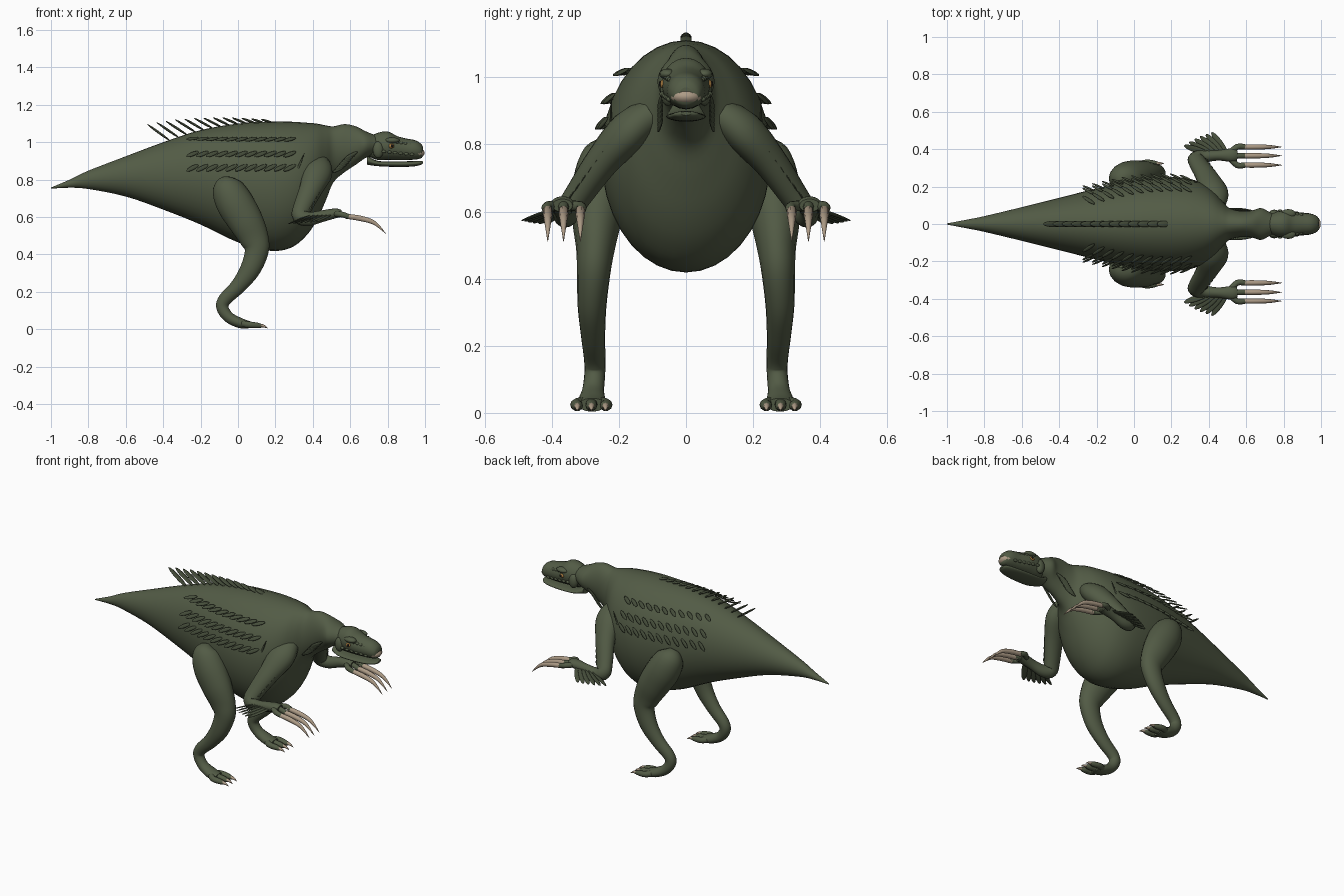
import bpy, bmesh
from math import sin, cos, pi, sqrt
from mathutils import Vector, Matrix

if "Cube" in bpy.data.objects:
    bpy.data.objects.remove(bpy.data.objects["Cube"])


def material(name, rgb):
    m = bpy.data.materials.new(name)
    m.use_nodes = True
    m.diffuse_color = (*rgb, 1)
    bsdf = m.node_tree.nodes["Principled BSDF"]
    bsdf.inputs["Base Color"].default_value = (*rgb, 1)
    bsdf.inputs["Roughness"].default_value = 0.8
    return m


SKIN = material("moss green skin", (0.085, 0.105, 0.06))
PLUME = material("dark green plume", (0.06, 0.075, 0.043))
CLAW = material("tan claw", (0.42, 0.33, 0.24))
EYE = material("amber eye", (0.4, 0.2, 0.05))
PUPIL = material("black pupil", (0.01, 0.01, 0.01))


def finish(name, bm, mat, mirror=False):
    bmesh.ops.recalc_face_normals(bm, faces=bm.faces)
    for f in bm.faces:
        f.smooth = len(f.verts) < 5
    mesh = bpy.data.meshes.new(name)
    bm.to_mesh(mesh)
    bm.free()
    mesh.materials.append(mat)
    ob = bpy.data.objects.new(name, mesh)
    bpy.context.collection.objects.link(ob)
    if mirror:
        mod = ob.modifiers.new("Mirror", "MIRROR")
        mod.use_axis = (False, True, False)
        mod.use_mirror_merge = False
    return ob


def spline(points, steps):
    """Smooth curve through stations of any dimension."""
    out = []
    for i in range(len(points) - 1):
        a, b, c, d = (points[min(max(i + k, 0), len(points) - 1)] for k in (-1, 0, 1, 2))
        for s in range(steps):
            t = s / steps
            out.append([q + t / 2 * (r - p + t * (2*p - 5*q + 4*r - u + t * (3*q - p - 3*r + u)))
                        for p, q, r, u in zip(a, b, c, d)])
    return out + [list(points[-1])]


def tube(bm, points, steps=4, sides=16, upright=False):
    """Skin elliptical rings (x, y, z, side radius, up radius) along a path."""
    st = spline(points, steps)
    rings = []
    for i, (x, y, z, rs, ru) in enumerate(st):
        t = Vector(st[min(i + 1, len(st) - 1)][:3]) - Vector(st[max(i - 1, 0)][:3])
        t = Vector((1, 0, 0)) if upright else t.normalized()
        side = Vector((0, 1, 0))
        side = (side - t * side.dot(t)).normalized()
        up = t.cross(side)
        rs, ru = max(rs, 0.001), max(ru, 0.001)
        rings.append([bm.verts.new(Vector((x, y, z)) + side * rs * cos(2*pi*k/sides)
                                   + up * ru * sin(2*pi*k/sides)) for k in range(sides)])
    for a, b in zip(rings, rings[1:]):
        for k in range(sides):
            bm.faces.new((a[k], a[k-1], b[k-1], b[k]))
    bm.faces.new(rings[0])
    bm.faces.new(rings[-1])


def profile(rows):
    """Rows of x, top, bottom, half width become tube stations."""
    return [(x, 0, (t + b) / 2, w, (t - b) / 2) for x, t, b, w in rows]


def blob(bm, centre, size):
    bmesh.ops.create_uvsphere(bm, u_segments=14, v_segments=9, radius=1,
                              matrix=Matrix.Translation(centre) @ Matrix.Diagonal((*size, 1)))


def leaf(bm, root, direction, normal, length, width, thick=0.008):
    """Flat pointed plume growing from its root."""
    d = Vector(direction).normalized()
    n = Vector(normal)
    n = (n - d * n.dot(d)).normalized()
    w = d.cross(n)
    rot = Matrix((w * width / 2, n * thick / 2, d * length / 2)).transposed().to_4x4()
    centre = Vector(root) + d * length / 2
    bmesh.ops.create_uvsphere(bm, u_segments=10, v_segments=8, radius=1,
                              matrix=Matrix.Translation(centre) @ rot)


# Torso, tail and neck in one skin
BODY = profile([
    (-1, .758, .752, .003), (-.9, .8, .757, .022), (-.8, .848, .75, .042),
    (-.6, .925, .71, .09), (-.4, 1.0, .64, .14), (-.2, 1.065, .56, .19),
    (0, 1.1, .465, .235), (.17, 1.11, .42, .252), (.28, 1.11, .435, .245),
    (.36, 1.105, .495, .22), (.42, 1.1, .58, .18), (.47, 1.09, .69, .125),
    (.51, 1.085, .785, .085), (.57, 1.097, .84, .07), (.63, 1.085, .88, .072),
    (.68, 1.06, .915, .085), (.73, 1.04, .935, .06), (.77, 1.03, .94, .04)])
bm = bmesh.new()
tube(bm, BODY, 4, 36, upright=True)
finish("body", bm, SKIN)


def body_at(x):
    return min(spline(BODY, 20), key=lambda s: abs(s[0] - x))


# Head
bm = bmesh.new()
tube(bm, profile([(.69, 1.02, .93, .03), (.74, 1.048, .907, .06), (.8, 1.058, .905, .072),
                  (.85, 1.033, .905, .068), (.9, 1.02, .905, .06), (.95, 1.01, .908, .054),
                  (.98, .99, .915, .04), (.99, .97, .93, .02)]), 4, 20, upright=True)
finish("skull", bm, SKIN)
bm = bmesh.new()
tube(bm, profile([(.69, .93, .88, .045), (.75, .9, .872, .058), (.85, .898, .868, .058),
                  (.93, .899, .87, .05), (.975, .9, .878, .036), (.99, .898, .887, .015)]),
     4, 20, upright=True)
finish("lower_jaw", bm, SKIN)
bm = bmesh.new()
blob(bm, (.955, 0, .943), (.045, .048, .026))
finish("beak", bm, CLAW)

# Brow ridges, cheek knobs and nostril knobs
bm = bmesh.new()
blob(bm, (.825, .055, 1.01), (.04, .025, .016))
for i in range(6):
    blob(bm, (.78 + .03 * i, .07 - .004 * i, .95 - .003 * i), (.012, .009, .008))
    blob(bm, (.85 + .022 * i, .056 - .005 * i, 1.0 - .004 * i), (.011, .01, .009))
blob(bm, (.75, .055, .96), (.03, .022, .045))
finish("face_knobs", bm, SKIN, True)
bm = bmesh.new()
blob(bm, (.82, .067, .98), (.016, .012, .013))
finish("eyes", bm, EYE, True)
bm = bmesh.new()
blob(bm, (.824, .077, .981), (.007, .004, .008))
finish("pupils", bm, PUPIL, True)

# Legs
bm = bmesh.new()
tube(bm, [(-.07, .21, .8, .03, .03), (-.06, .235, .76, .075, .08), (-.02, .25, .68, .088, .1),
          (.04, .265, .58, .075, .095), (.085, .27, .49, .058, .08), (.1, .275, .42, .05, .065),
          (.065, .28, .32, .043, .055), (0, .277, .23, .036, .042), (-.07, .272, .16, .032, .036),
          (-.083, .272, .115, .031, .033), (-.05, .277, .065, .033, .03),
          (.01, .28, .034, .042, .028), (.06, .28, .024, .04, .02)], 5, 18)
for y in (.24, .282, .324):
    tube(bm, [(0, .28, .035, .018, .018), (.05, y, .026, .018, .018),
              (.1, y, .021, .017, .016), (.125, y, .018, .009, .01)], 3, 10)
finish("legs", bm, SKIN, True)
bm = bmesh.new()
for y in (.24, .282, .324):
    tube(bm, [(.105, y, .022, .011, .011), (.135, y, .018, .008, .008),
              (.16, y, .006, .001, .001)], 3, 8)
finish("toe_claws", bm, CLAW, True)

# Arms with three fingers
FINGERS = (.315, .365, .412)
bm = bmesh.new()
tube(bm, [(.43, .1, .89, .05, .06), (.425, .17, .84, .06, .08), (.39, .25, .75, .05, .062),
          (.345, .32, .65, .042, .05), (.335, .35, .605, .04, .045), (.38, .362, .59, .034, .037),
          (.45, .367, .605, .028, .031), (.52, .368, .62, .036, .026),
          (.55, .368, .618, .03, .02)], 5, 16)
for y in FINGERS:
    tube(bm, [(.5, .367, .618, .016, .016), (.55, y, .615, .016, .016),
              (.59, y, .603, .015, .015)], 3, 10)
finish("arms", bm, SKIN, True)
bm = bmesh.new()
for y in FINGERS:
    tube(bm, [(.575, y, .605, .014, .014), (.66, y, .592, .014, .015),
              (.73, y, .568, .01, .011), (.79, y, .512, .001, .001)], 5, 10)
finish("hand_claws", bm, CLAW, True)

# Arm plumes
bm = bmesh.new()
for i in range(7):
    t = i / 6
    leaf(bm, (.475 - .08 * t, .225 + .11 * t, .81 - .15 * t), (-.8, .3, -.6), (.1, .6, .7),
         .12, .034)
for i in range(6):
    leaf(bm, (.4 + .02 * i, .375, .615), (-.9 + .04 * i, .3 + .13 * i, -.35), (.2, -.3, .9),
         .15, .036)
leaf(bm, (.355, .222, .94), (-.13, .01, -.3), (0, 1, .3), .31, .014)
finish("arm_plumes", bm, PLUME, True)

# Throat plumes
bm = bmesh.new()
for i in range(6):
    leaf(bm, (.64 - .012 * i, .07, .95 - .014 * i), (-.8, .15, -.45), (0, .9, -.2), .085, .02)
finish("throat_plumes", bm, PLUME, True)

# Three rows of flank plumes that follow the body surface
bm = bmesh.new()
for z in (1.01, .935, .865):
    for i in range(11):
        x = -.23 + .052 * i
        _, _, zc, w, h = body_at(x)
        top = min(z, zc + h * .9)
        u = (top - zc) / h
        y = w * sqrt(1 - u * u)
        n = Vector((-.1, y / w**2, (top - zc) / h**2)).normalized()
        down = Vector((0, n.z, -n.y))
        leaf(bm, (x + .02, y - .002, top + .015), Vector((-.85, 0, 0)) + down * .5 + n * .3, n,
             .08, .024, .009)
finish("flank_plumes", bm, PLUME, True)

# Row of plumes down the spine, longest toward the tail
bm = bmesh.new()
for i in range(13):
    t = i / 12
    x = -.36 + .55 * t
    _, _, zc, _, h = body_at(x)
    leaf(bm, (x, 0, zc + h - .008), (-1, 0, .72 - .42 * t), (-.5, 0, 1), .155 - .085 * t, .036, .013)
finish("spine_plumes", bm, PLUME)
